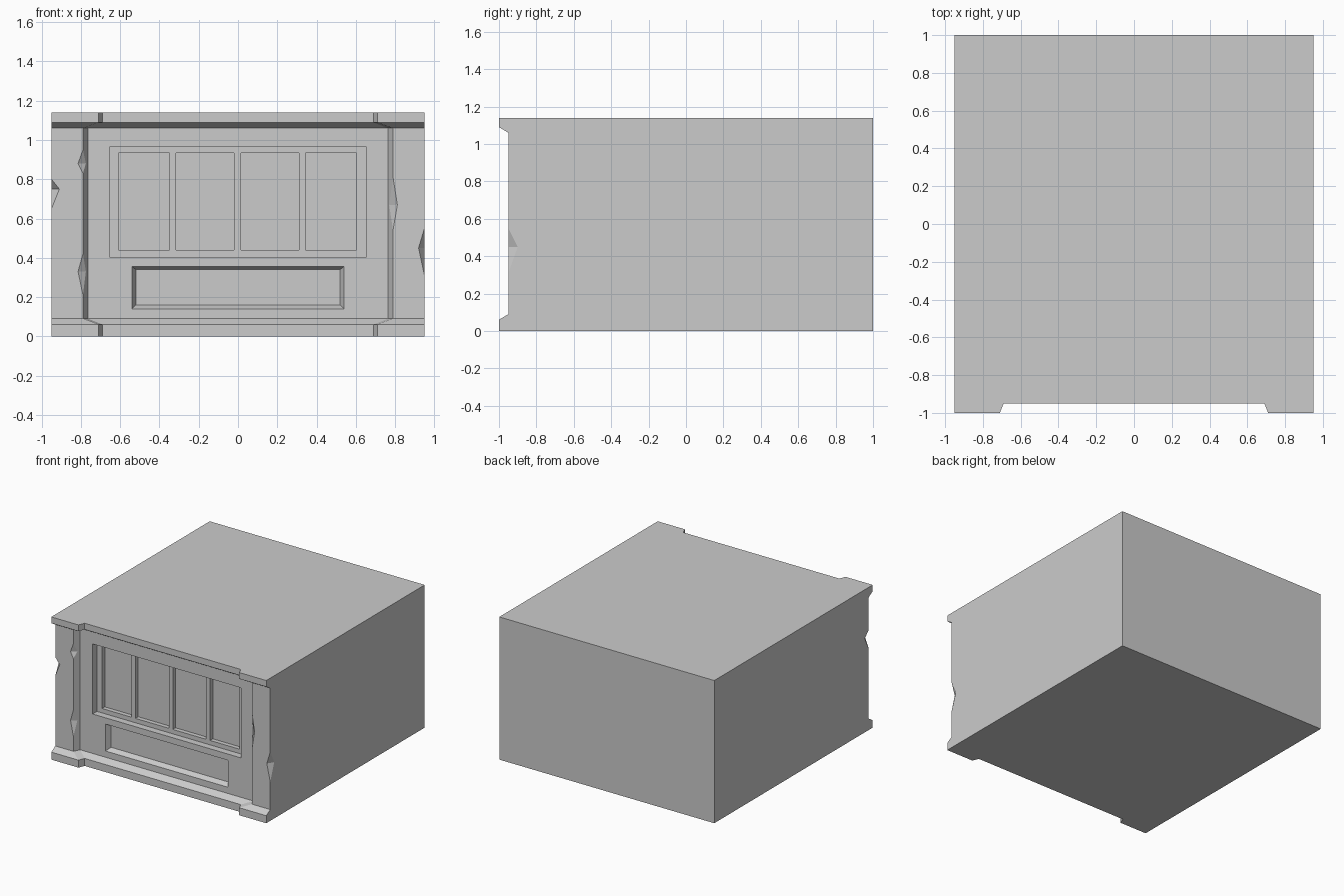
import bpy, bmesh
from mathutils import Vector

if "Cube" in bpy.data.objects:
    bpy.data.objects.remove(bpy.data.objects["Cube"])


def make_object(name, bm):
    bmesh.ops.recalc_face_normals(bm, faces=bm.faces[:])
    mesh = bpy.data.meshes.new(name)
    bm.to_mesh(mesh)
    bm.free()
    ob = bpy.data.objects.new(name, mesh)
    bpy.context.collection.objects.link(ob)
    return ob


# Building storey: rings lofted upward (z, step x outer/inner, step y front/back)
band = (0.71, 0.69, -1.0, -0.95)
wall = (0.79, 0.765, -0.95, -0.90)
levels = [(0, band), (0.06, band), (0.09, wall),
          (1.06, wall), (1.09, band), (1.14, band)]
bm = bmesh.new()
rings = []
for z, (xo, xi, yf, yb) in levels:
    half = [(0.95, 1.0), (0.95, yf), (xo, yf), (xi, yb)]
    outline = half + [(-x, y) for x, y in reversed(half)]
    rings.append([bm.verts.new((x, y, z)) for x, y in outline])
for a, b in zip(rings, rings[1:]):
    n = len(a)
    for i in range(n):
        j = (i + 1) % n
        bm.faces.new((a[i], a[j], b[j], b[i]))
bm.faces.new(rings[0])
bm.faces.new(rings[-1])
storey = make_object("storey_block", bm)


def cut(name, points):
    """Subtract the convex hull of some points from the storey."""
    bm = bmesh.new()
    for p in points:
        bm.verts.new(p)
    bmesh.ops.convex_hull(bm, input=bm.verts[:])
    bmesh.ops.dissolve_limit(bm, angle_limit=0.01, verts=bm.verts[:], edges=bm.edges[:])
    cutter = make_object(name, bm)
    cutter.hide_render = True
    mod = storey.modifiers.new(name, 'BOOLEAN')
    mod.operation = 'DIFFERENCE'
    mod.solver = 'EXACT'
    mod.object = cutter
    bpy.context.view_layer.objects.active = storey
    bpy.ops.object.modifier_apply(modifier=mod.name)
    bpy.data.objects.remove(cutter)


def rect(x0, x1, z0, z1, y):
    return [(x, y, z) for x in (x0, x1) for z in (z0, z1)]


def chip(edge, z_low, z_high, front, side, z_mid):
    """Wedge broken out of a vertical edge, grown slightly so it cuts cleanly."""
    a, b = Vector((*front, z_mid)), Vector((*side, z_mid))
    m = (a + b) / 2
    pts = [a, b, Vector((*edge, z_low)), Vector((*edge, z_high))]
    cut("chip_cutter", [m + (p - m) * 1.15 for p in pts])


# Window opening and its four panes
cut("window_cutter", rect(-0.655, 0.655, 0.405, 0.965, -1.05)
    + rect(-0.655, 0.655, 0.405, 0.965, -0.845))
for x0, x1 in ((-0.61, -0.35), (-0.315, -0.02), (0.015, 0.31), (0.345, 0.605)):
    cut("pane_cutter", rect(x0, x1, 0.44, 0.935, -1.0)
        + rect(x0, x1, 0.44, 0.935, -0.81))

# Bevelled panel below the window
cut("panel_cutter", rect(-0.56, 0.56, 0.12, 0.37, -0.94)
    + rect(-0.52, 0.52, 0.16, 0.34, -0.86))

# Chipped pilaster edges
chip((-0.95, -0.95), 0.65, 0.80, (-0.91, -0.95), (-0.95, -0.90), 0.75)
chip((0.95, -0.95), 0.31, 0.55, (0.92, -0.95), (0.95, -0.90), 0.45)
chip((-0.79, -0.95), 0.83, 0.95, (-0.815, -0.95), (-0.775, -0.92), 0.88)
chip((-0.79, -0.95), 0.21, 0.42, (-0.815, -0.95), (-0.775, -0.92), 0.33)
chip((0.79, -0.95), 0.54, 0.81, (0.812, -0.95), (0.77, -0.91), 0.67)
